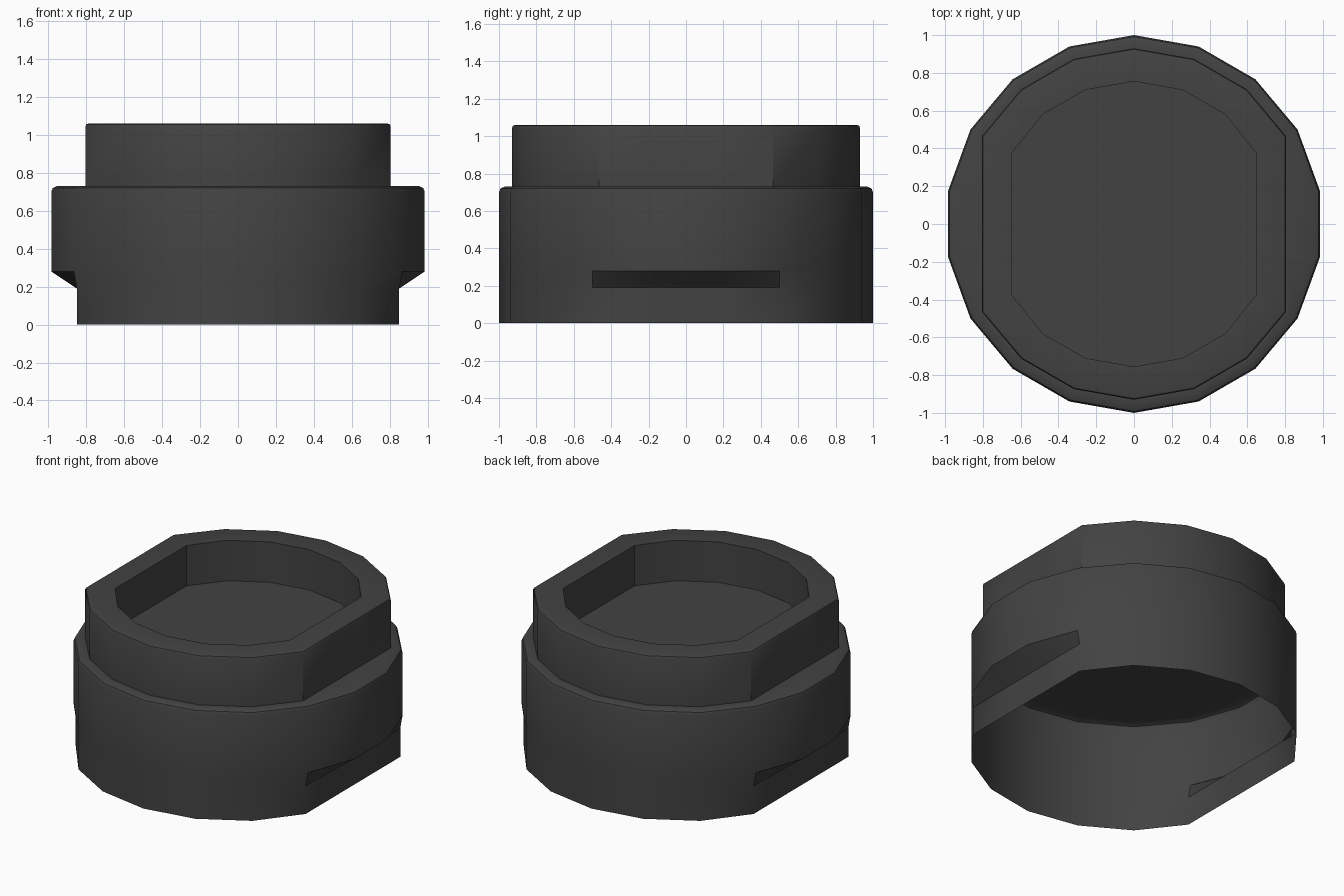
import bpy, bmesh, math

if "Cube" in bpy.data.objects:
    bpy.data.objects.remove(bpy.data.objects["Cube"])

SIDES = 18

dark = bpy.data.materials.new("dark grey plastic")
dark.diffuse_color = (0.055, 0.055, 0.055, 1.0)
dark.use_nodes = True
dark.node_tree.nodes["Principled BSDF"].inputs["Base Color"].default_value = dark.diffuse_color


def ring(bm, r, z, flat=9.0):
    """18-sided ring with its left and right sides cut flat at x = +-flat."""
    verts = []
    for i in range(SIDES):
        a = math.radians(90 + i * 360 / SIDES)
        x = max(-flat, min(flat, r * math.cos(a)))
        verts.append(bm.verts.new((x, r * math.sin(a), z)))
    return verts


def loft(name, rings, cap_first=False, cap_last=False):
    bm = bmesh.new()
    loops = [ring(bm, *r) for r in rings]
    for a, b in zip(loops, loops[1:]):
        for i in range(SIDES):
            j = (i + 1) % SIDES
            bm.faces.new((a[i], a[j], b[j], b[i]))
    if cap_first:
        bm.faces.new(loops[0][::-1])
    if cap_last:
        bm.faces.new(loops[-1])
    me = bpy.data.meshes.new(name)
    bm.to_mesh(me)
    bm.free()
    me.materials.append(dark)
    ob = bpy.data.objects.new(name, me)
    bpy.context.collection.objects.link(ob)
    bpy.ops.object.select_all(action='DESELECT')
    ob.select_set(True)
    bpy.context.view_layer.objects.active = ob
    bpy.ops.object.shade_smooth_by_angle(angle=math.radians(38))
    return ob


# Hollow lower shell: flattened foot, sloped step, rounded shoulder
loft("lower_shell", [
    (1.0, 0.0, 0.85), (1.0, 0.19, 0.85), (1.0, 0.28),
    (1.0, 0.70), (0.992, 0.72), (0.97, 0.73), (0.93, 0.73, 0.805),
])

# Flat-sided neck with a recessed top, closed underneath
loft("recessed_neck", [
    (0.93, 0.73, 0.805), (0.93, 1.045, 0.805), (0.925, 1.056, 0.80),
    (0.912, 1.06, 0.79), (0.755, 1.06, 0.645), (0.755, 0.79, 0.645),
], cap_first=True, cap_last=True)
